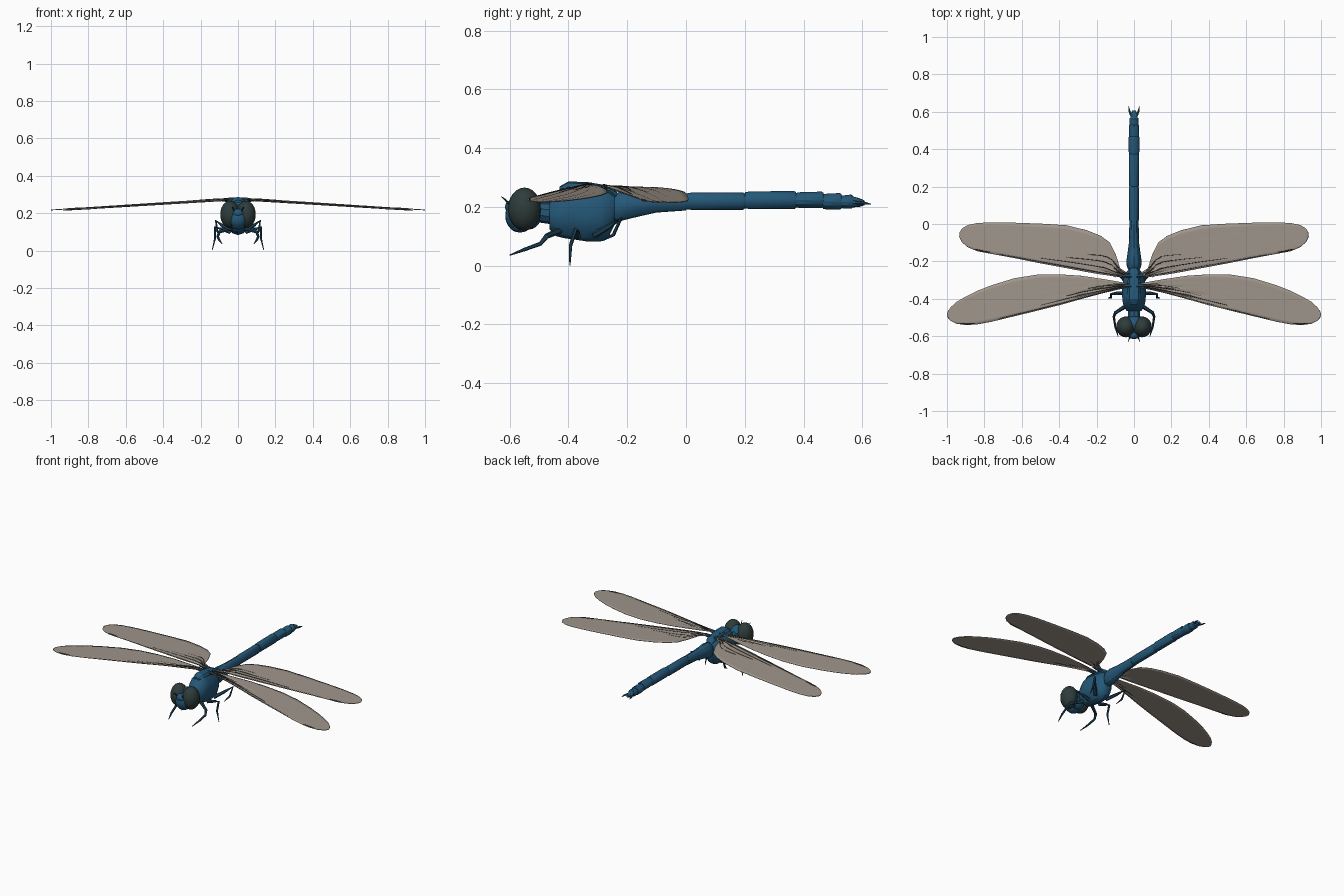
import bpy, bmesh, math
from mathutils import Vector


def material(name, rgb):
    m = bpy.data.materials.new(name)
    m.diffuse_color = (*rgb, 1)
    return m


BLUE = material("body blue", (0.018, 0.098, 0.19))
EYE = material("eye dark green", (0.027, 0.045, 0.043))
WING = material("wing grey", (0.35, 0.305, 0.26))
DARK = material("vein dark", (0.04, 0.037, 0.033))
LEG = material("leg dark blue", (0.014, 0.06, 0.105))


def finish(name, bm, mat):
    bmesh.ops.recalc_face_normals(bm, faces=bm.faces[:])
    me = bpy.data.meshes.new(name)
    bm.to_mesh(me)
    bm.free()
    me.materials.append(mat)
    ob = bpy.data.objects.new(name, me)
    bpy.context.collection.objects.link(ob)
    return ob


def skin(bm, rings):
    for a, b in zip(rings, rings[1:]):
        n = len(a)
        for i in range(n):
            bm.faces.new((a[i], a[(i + 1) % n], b[(i + 1) % n], b[i]))
    bm.faces.new(rings[0])
    bm.faces.new(rings[-1])


def loft(name, stations, mat, sides=14):
    """Elliptical rings along y: (y, z low, z high, half width)."""
    bm = bmesh.new()
    rings = []
    for y, lo, hi, rx in stations:
        rings.append([bm.verts.new((rx * math.sin(t), y, (lo + hi) / 2 + (hi - lo) / 2 * math.cos(t)))
                      for t in (2 * math.pi * i / sides for i in range(sides))])
    skin(bm, rings)
    return finish(name, bm, mat)


def tube(name, pts, radii, mat, sides=6):
    """Tapered tube through points."""
    bm = bmesh.new()
    pts = [Vector(p) for p in pts]
    rings = []
    for i, p in enumerate(pts):
        d = (pts[min(i + 1, len(pts) - 1)] - pts[max(i - 1, 0)]).normalized()
        u = d.orthogonal().normalized() if abs(d.x) > 0.95 else d.cross(Vector((1, 0, 0))).normalized()
        v = d.cross(u)
        rings.append([bm.verts.new(p + radii[i] * (u * math.cos(t) + v * math.sin(t)))
                      for t in (2 * math.pi * k / sides for k in range(sides))])
    skin(bm, rings)
    return finish(name, bm, mat)


def ball(name, loc, size, mat, seg=20, rings=12):
    bm = bmesh.new()
    bmesh.ops.create_uvsphere(bm, u_segments=seg, v_segments=rings, radius=1)
    for v in bm.verts:
        v.co = Vector(loc) + Vector(size) * Vector((0, 0, 0)).dot(v.co) + Vector(
            (v.co.x * size[0], v.co.y * size[1], v.co.z * size[2]))
    return finish(name, bm, mat)


# Thorax, wing base ridge and neck
loft("thorax", [(-0.465, 0.125, 0.215, 0.04), (-0.44, 0.1, 0.25, 0.057), (-0.41, 0.093, 0.278, 0.063),
                (-0.385, 0.09, 0.28, 0.065), (-0.34, 0.083, 0.268, 0.066), (-0.29, 0.083, 0.262, 0.058),
                (-0.262, 0.1, 0.258, 0.046), (-0.243, 0.14, 0.245, 0.03)], BLUE)
loft("wing_base_ridge", [(-0.43, 0.25, 0.27, 0.02), (-0.4, 0.25, 0.287, 0.035), (-0.33, 0.25, 0.284, 0.036),
                         (-0.26, 0.24, 0.272, 0.03), (-0.235, 0.22, 0.25, 0.018)], BLUE, 8)
loft("neck", [(-0.52, 0.15, 0.22, 0.035), (-0.45, 0.14, 0.215, 0.035)], BLUE, 10)

# Abdomen: stepped segments
loft("abdomen_base", [(-0.255, 0.155, 0.235, 0.024), (-0.23, 0.15, 0.25, 0.038), (-0.2, 0.158, 0.252, 0.041),
                      (-0.15, 0.17, 0.248, 0.034), (-0.1, 0.181, 0.247, 0.027), (0.0, 0.188, 0.247, 0.025)], BLUE, 12)
for i, (y0, y1, lo, hi, rx) in enumerate([(0.0, 0.2, 0.19, 0.25, 0.0255), (0.2, 0.375, 0.193, 0.254, 0.028),
                                          (0.375, 0.468, 0.196, 0.252, 0.029), (0.466, 0.53, 0.191, 0.247, 0.028),
                                          (0.528, 0.568, 0.194, 0.242, 0.025)]):
    loft(f"abdomen_segment_{i + 1}", [(y0, lo + 0.002, hi - 0.004, rx - 0.002), (y0 + 0.02, lo, hi - 0.001, rx),
                                      (y1 - 0.006, lo, hi, rx), (y1, lo + 0.004, hi - 0.004, rx - 0.003)], BLUE, 12)
loft("abdomen_tip", [(0.56, 0.198, 0.238, 0.022), (0.59, 0.2, 0.23, 0.018), (0.608, 0.206, 0.222, 0.009)], BLUE, 10)

# Head
ball("head_back", (0, -0.535, 0.185), (0.062, 0.047, 0.062), BLUE)
ball("face", (0, -0.575, 0.17), (0.048, 0.04, 0.052), BLUE)
ball("forehead", (0, -0.592, 0.2), (0.03, 0.024, 0.024), BLUE, 12, 8)
ball("jaw", (0, -0.565, 0.135), (0.038, 0.035, 0.022), BLUE, 12, 8)

# Wing stations: distance from middle, leading edge y, trailing edge y
FORE = [(0.03, -0.338, -0.318), (0.1, -0.353, -0.305), (0.18, -0.373, -0.292), (0.28, -0.4, -0.277),
        (0.4, -0.434, -0.269), (0.52, -0.464, -0.271), (0.64, -0.493, -0.29), (0.76, -0.522, -0.327),
        (0.84, -0.537, -0.358), (0.9, -0.54, -0.388), (0.95, -0.533, -0.417), (0.98, -0.518, -0.445),
        (0.994, -0.503, -0.465), (1.0, -0.49, -0.478)]
HIND = [(0.03, -0.285, -0.265), (0.075, -0.283, -0.235), (0.095, -0.281, -0.17), (0.13, -0.276, -0.098),
        (0.18, -0.269, -0.062), (0.25, -0.257, -0.034), (0.36, -0.236, -0.007), (0.5, -0.21, 0.002),
        (0.64, -0.182, 0.007), (0.76, -0.16, 0.009), (0.84, -0.145, 0.005), (0.89, -0.123, -0.006),
        (0.92, -0.097, -0.024), (0.934, -0.068, -0.048)]
CHORD = 10


def wing_point(table, z0, slope, sx, x, t):
    """Point on the pleated wing at span x and chord fraction t."""
    for a, b in zip(table, table[1:]):
        if x <= b[0]:
            break
    f = (x - a[0]) / (b[0] - a[0])
    lead, trail = a[1] + f * (b[1] - a[1]), a[2] + f * (b[2] - a[2])
    k = t * CHORD
    pleat = abs((k % 2) - 1) * 2 - 1
    z = z0 - slope * x + 0.004 * pleat * (1 - t) * (1 - 0.8 * x)
    return Vector((sx * x, lead + t * (trail - lead), z))


for side, sx in (("right", 1), ("left", -1)):
    for kind, table, z0, slope in (("front", FORE, 0.279, 0.062), ("back", HIND, 0.274, 0.063)):
        # Wing membrane
        bm = bmesh.new()
        rows = [[bm.verts.new(wing_point(table, z0, slope, sx, s[0], j / CHORD)) for j in range(CHORD + 1)]
                for s in table]
        for a, b in zip(rows, rows[1:]):
            for j in range(CHORD):
                quad = (a[j], b[j], b[j + 1], a[j + 1])
                bm.faces.new(quad if sx > 0 else quad[::-1])
        ob = finish(f"{kind}_wing_{side}", bm, WING)
        mod = ob.modifiers.new("thickness", "SOLIDIFY")
        mod.thickness = 0.003
        mod.offset = 0
        # Veins fanning from the root
        for n, (t0, t1, reach) in enumerate([(0.05, 0.03, 0.72), (0.25, 0.13, 0.5), (0.5, 0.25, 0.36),
                                             (0.75, 0.42, 0.25)]):
            pts = []
            for i in range(9):
                f = i / 8
                x = 0.035 + f * (reach - 0.035)
                pts.append(wing_point(table, z0, slope, sx, x, t0 + (t1 - t0) * f ** 0.6) + Vector((0, 0, 0.001)))
            tube(f"{kind}_wing_vein_{side}_{n + 1}", pts, [0.0032 - 0.0018 * i / 8 for i in range(9)], DARK, 5)
        # Dark wing spot on the leading edge
        span = (0.85, 0.93) if kind == "front" else (0.77, 0.85)
        tube(f"{kind}_wing_spot_{side}", [wing_point(table, z0, slope, sx, x, 0.04)
             for x in (span[0], sum(span) / 2, span[1])], [0.003, 0.0045, 0.003], DARK)
        # Wing joint
        y = table[0][1] + 0.008
        tube(f"{kind}_wing_joint_{side}", [(sx * 0.015, y, z0 - 0.008), (sx * 0.05, y - 0.002, z0 - 0.006),
             (sx * 0.085, y - 0.003, z0 - 0.007)], [0.013, 0.01, 0.004], LEG)

    # Eye, antenna and tail clasper
    ball(f"eye_{side}", (sx * 0.043, -0.55, 0.193), (0.052, 0.056, 0.073), EYE)
    tube(f"antenna_{side}", [(sx * 0.018, -0.6, 0.205), (sx * 0.026, -0.615, 0.225), (sx * 0.032, -0.63, 0.236)],
         [0.004, 0.003, 0.001], LEG)
    tube(f"tail_clasper_{side}", [(sx * 0.012, 0.575, 0.215), (sx * 0.024, 0.602, 0.214), (sx * 0.029, 0.63, 0.21)],
         [0.008, 0.006, 0.001], LEG)

    # Legs: hip, knee, ankle, foot
    for kind, pts in (("front", [(0.03, -0.43, 0.12), (0.1, -0.475, 0.1), (0.108, -0.495, 0.075),
                                 (0.1, -0.55, 0.055), (0.085, -0.6, 0.036)]),
                      ("middle", [(0.04, -0.37, 0.1), (0.09, -0.37, 0.115), (0.122, -0.375, 0.125),
                                  (0.122, -0.393, 0.068), (0.138, -0.395, 0.002)]),
                      ("back", [(0.04, -0.31, 0.105), (0.085, -0.26, 0.135), (0.118, -0.222, 0.16),
                                (0.112, -0.247, 0.105), (0.1, -0.285, 0.085)])):
        tube(f"{kind}_leg_{side}", [(sx * x, y, z) for x, y, z in pts], [0.012, 0.009, 0.007, 0.006, 0.002], LEG)

# Smooth shading with sharp edges kept
bpy.ops.object.select_all(action='DESELECT')
for ob in bpy.context.collection.objects:
    ob.select_set(True)
    bpy.context.view_layer.objects.active = ob
bpy.ops.object.shade_smooth_by_angle(angle=math.radians(30))
